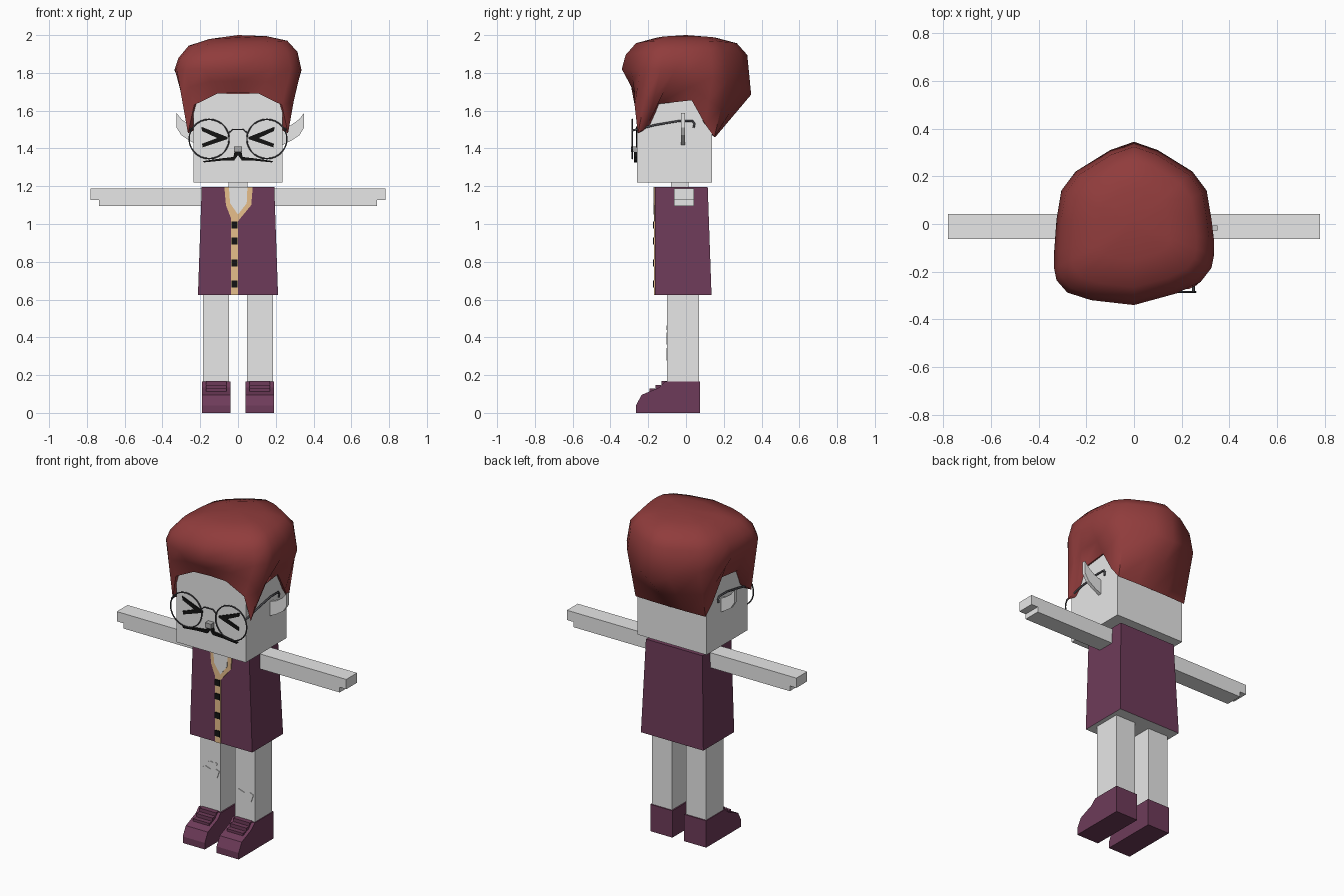
import bpy, bmesh, math
from mathutils import Vector

old = bpy.data.objects.get("Cube")
if old:
    bpy.data.objects.remove(old, do_unlink=True)


def material(name, rgb):
    m = bpy.data.materials.new(name)
    m.use_nodes = True
    m.diffuse_color = (*rgb, 1)
    m.node_tree.nodes["Principled BSDF"].inputs["Base Color"].default_value = (*rgb, 1)
    return m


GREY = material("pale grey", (0.8, 0.8, 0.8))
PLUM = material("plum cloth", (0.155, 0.044, 0.1))
HAIR = material("auburn hair", (0.28, 0.045, 0.045))
TAN = material("tan trim", (0.8, 0.52, 0.26))
BLACK = material("black", (0.006, 0.006, 0.006))
WIRE = material("dark wire", (0.07, 0.07, 0.08))
NOSE = material("nose grey", (0.4, 0.4, 0.4))


def make(name, verts, faces, *mats):
    bm = bmesh.new()
    vs = [bm.verts.new(v) for v in verts]
    for f in faces:
        bm.faces.new([vs[i] for i in f])
    bmesh.ops.recalc_face_normals(bm, faces=bm.faces)
    me = bpy.data.meshes.new(name)
    bm.to_mesh(me)
    bm.free()
    for m in mats:
        me.materials.append(m)
    ob = bpy.data.objects.new(name, me)
    bpy.context.collection.objects.link(ob)
    return ob


def prism(name, pts, lo, hi, mat, axis="y"):
    """Extrude an outline (x, z) along y, or (y, z) along x."""
    n = len(pts)
    place = (lambda p, d: (p[0], d, p[1])) if axis == "y" else (lambda p, d: (d, p[0], p[1]))
    verts = [place(p, d) for d in (lo, hi) for p in pts]
    sides = [(i, (i + 1) % n, n + (i + 1) % n, n + i) for i in range(n)]
    return make(name, verts, [range(n), range(n, 2 * n)] + sides, mat)


def box(name, x, y, z, mat):
    return prism(name, [(x[0], z[0]), (x[1], z[0]), (x[1], z[1]), (x[0], z[1])], *y, mat)


def flip(pts, s):
    return [(s * x, z) for x, z in pts]


def wire(name, pts, r, cyclic=False):
    cu = bpy.data.curves.new(name, "CURVE")
    cu.dimensions = "3D"
    cu.bevel_depth = r
    cu.bevel_resolution = 1
    sp = cu.splines.new("POLY")
    sp.points.add(len(pts) - 1)
    for p, co in zip(sp.points, pts):
        p.co = (*co, 1)
    sp.use_cyclic_u = cyclic
    cu.materials.append(WIRE)
    ob = bpy.data.objects.new(name, cu)
    bpy.context.collection.objects.link(ob)


# Head, neck and nose
box("head", (-0.235, 0.235), (-0.26, 0.137), (1.22, 1.69), GREY)
box("neck", (-0.05, 0.05), (-0.08, 0.012), (1.18, 1.23), GREY)
box("nose", (-0.02, 0.02), (-0.292, -0.255), (1.38, 1.41), NOSE)

# Tapered vest body with a pale underside
quad = lambda x, y0, y1, z: [(-x, y0, z), (x, y0, z), (x, y1, z), (-x, y1, z)]
body = make("vest", quad(0.212, -0.165, 0.135, 0.625) + quad(0.192, -0.165, 0.115, 1.195),
            [(0, 1, 2, 3), (4, 5, 6, 7)] + [(i, (i + 1) % 4, 4 + (i + 1) % 4, 4 + i) for i in range(4)],
            PLUM, GREY)
for f in body.data.polygons:
    f.material_index = int(f.normal.z < -0.9)

# V neck, button strip and buttons
prism("vest_trim", [(-0.072, 1.195), (-0.064, 1.1), (-0.037, 1.03), (0, 1.015), (0.07, 1.1), (0.078, 1.195)],
      -0.17, -0.16, TAN)
prism("shirt_front", [(-0.048, 1.196), (-0.042, 1.11), (0, 1.05), (0.046, 1.11), (0.05, 1.196)],
      -0.172, -0.16, GREY)
box("button_strip", (-0.037, 0), (-0.17, -0.16), (0.625, 1.04), TAN)
for z in (0.995, 0.91, 0.793, 0.683):
    box("button", (-0.035, -0.002), (-0.176, -0.166), (z - 0.018, z + 0.018), BLACK)

shoe_side = [(-0.265, 0), (0.075, 0), (0.075, 0.165), (-0.11, 0.165), (-0.14, 0.135),
             (-0.2, 0.11), (-0.235, 0.095), (-0.265, 0.04)]
arm = [(0.18, 1.095), (0.735, 1.095), (0.735, 1.127), (0.78, 1.127), (0.78, 1.187), (0.18, 1.187)]
ear = [(0.22, 1.41), (0.22, 1.5), (0.28, 1.523), (0.325, 1.555), (0.35, 1.588),
       (0.35, 1.51), (0.325, 1.47), (0.28, 1.44)]
eye = [(0.195, 1.515), (0.055, 1.46), (0.055, 1.45), (0.188, 1.405), (0.19, 1.425), (0.11, 1.455), (0.19, 1.492)]
tache = [(0, 1.385), (0.018, 1.385), (0.024, 1.355), (0.09, 1.347), (0.185, 1.333),
         (0.18, 1.326), (0.09, 1.335), (0.02, 1.337), (0, 1.365)]

for side, s in (("left", 1), ("right", -1)):
    # Limbs
    prism(side + "_arm", flip(arm, s), -0.063, 0.042, GREY)
    box(side + "_leg", sorted((s * 0.048, s * 0.185)), (-0.1, 0.068), (0.1, 0.63), GREY)
    prism(side + "_shoe", shoe_side, s * 0.04, s * 0.19, PLUM, "x")
    for i in range(3):
        y, z = -0.12 - 0.032 * i, 0.16 - 0.02 * i
        box(side + "_lace", sorted((s * 0.06, s * 0.17)), (y - 0.01, y + 0.02), (z - 0.03, z + 0.008), PLUM)

    # Face
    shift = 0 if s > 0 else 0.025
    prism(side + "_ear", [(s * (x - shift), z) for x, z in ear], -0.027, -0.006, GREY)
    prism(side + "_eye", flip(eye, s), -0.266, -0.258, BLACK)
    prism(side + "_moustache", flip(tache, s), -0.274, -0.256, BLACK)

    # Spectacles
    ring = [(s * 0.153 + 0.106 * math.cos(a), -0.285, 1.45 + 0.104 * math.sin(a))
            for a in (k * math.tau / 28 for k in range(28))]
    wire(side + "_lens_rim", ring, 0.004, True)
    wire(side + "_temple", [(s * 0.25, -0.285, 1.495), (s * 0.252, -0.16, 1.525), (s * 0.25, -0.04, 1.545),
                            (s * 0.25, 0.035, 1.545), (s * 0.25, 0.045, 1.53), (s * 0.25, 0.04, 1.51)], 0.006)
wire("bridge", [(-0.05, -0.285, 1.48), (-0.03, -0.285, 1.5), (0.03, -0.285, 1.5), (0.05, -0.285, 1.48)], 0.004)

# Torn knee patches
patch = [(-1, 0.5), (-0.7, -0.8), (0, -1), (0.75, -0.8), (1, 0.6), (0.6, 0.9), (0, 0.6), (-0.6, 1)]
for x, z, w, h in ((-0.115, 0.393, 0.06, 0.032), (-0.098, 0.45, 0.03, 0.012), (0.115, 0.31, 0.062, 0.033)):
    prism("knee_patch", [(x + w * a, z + h * b) for a, b in patch], -0.104, -0.098, GREY)

# Hair: columns from front to back on one side, each (widest point, hairline point)
columns = [((0, -0.34, 1.82), (0, -0.272, 1.695)),
           ((0.18, -0.305, 1.82), (0.11, -0.272, 1.69)),
           ((0.28, -0.265, 1.82), (0.232, -0.272, 1.63)),
           ((0.325, -0.21, 1.82), (0.265, -0.255, 1.48)),
           ((0.335, -0.16, 1.82), (0.255, -0.205, 1.52)),
           ((0.335, -0.09, 1.81), (0.25, -0.15, 1.635)),
           ((0.325, 0.02, 1.8), (0.25, 0.03, 1.655)),
           ((0.305, 0.14, 1.78), (0.25, 0.1, 1.53)),
           ((0.245, 0.22, 1.76), (0.238, 0.15, 1.46)),
           ((0.1, 0.31, 1.72), (0.1, 0.155, 1.46)),
           ((0, 0.345, 1.685), (0, 0.155, 1.46))]
mirrored = [tuple((-x, y, z) for x, y, z in c) for c in columns[-2:0:-1]]
hair_columns = columns + mirrored


def hair_strand(wide, line):
    """Points of one column from inside the hairline up to the crown."""
    wide, line = Vector(wide), Vector(line)
    if wide.y < 0:
        wide.y += 0.08 * wide.x
    pts = [Vector((line.x * 0.85, line.y * 0.85, line.z + 0.02)), line,
           line.lerp(wide, 0.5), wide]
    for scale, z in ((0.94, 1.895), (0.78, 1.957), (0.45, 1.987)):
        pts.append(Vector((wide.x * scale, wide.y * scale, z + 0.05 * wide.x * scale)))
    return pts


strands = [hair_strand(*c) for c in hair_columns]
n, rows = len(strands), len(strands[0])
verts = [s[r] for r in range(rows) for s in strands] + [(0, 0, 2.0)]
faces = [(r * n + i, r * n + (i + 1) % n, (r + 1) * n + (i + 1) % n, (r + 1) * n + i)
         for r in range(rows - 1) for i in range(n)]
faces += [((rows - 1) * n + i, (rows - 1) * n + (i + 1) % n, rows * n) for i in range(n)]
hair = make("hair", verts, faces, HAIR)
bpy.ops.object.select_all(action="DESELECT")
hair.select_set(True)
bpy.context.view_layer.objects.active = hair
bpy.ops.object.shade_smooth_by_angle(angle=math.radians(45))
